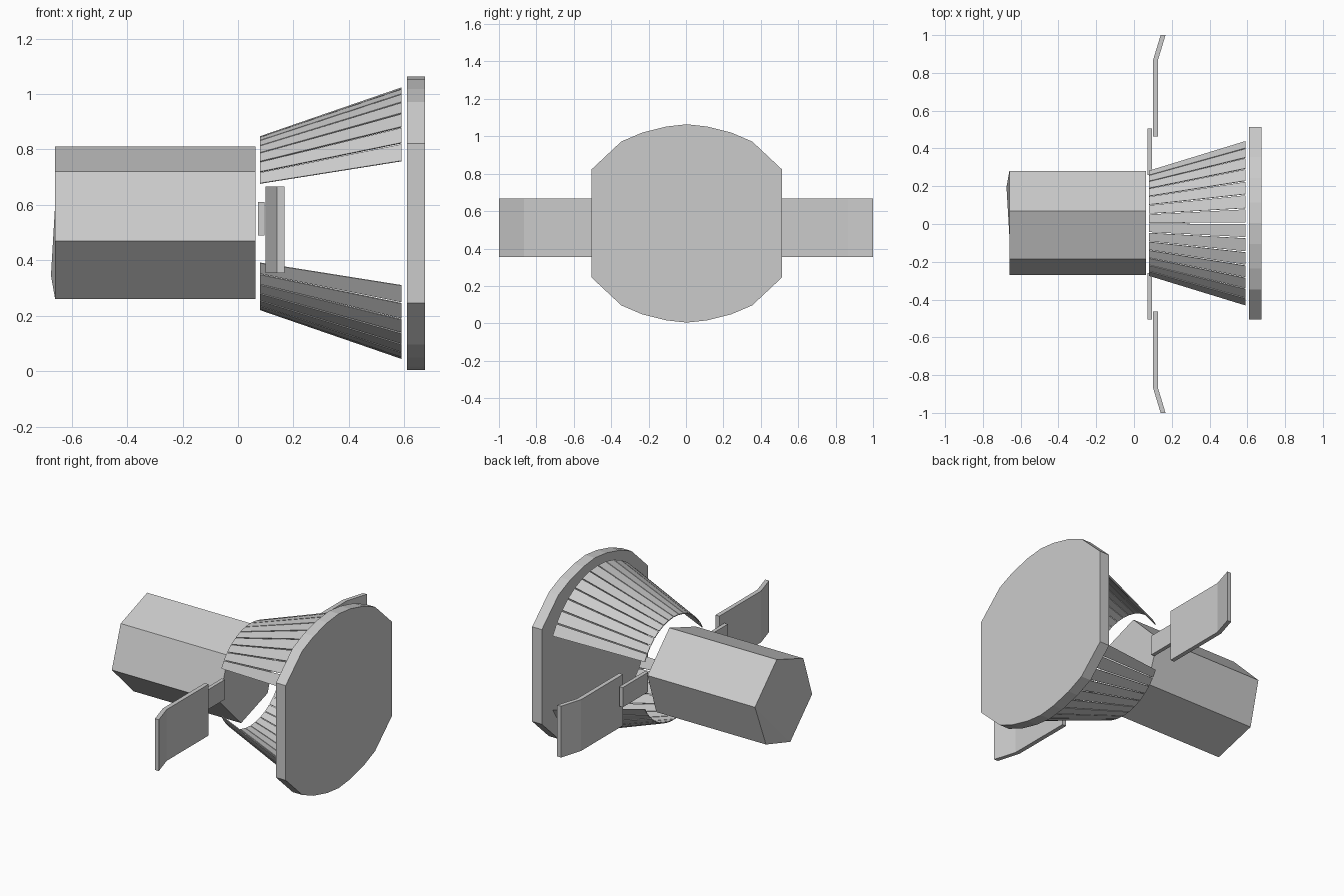
import bpy, math

cube = bpy.data.objects.get("Cube")
if cube:
    bpy.data.objects.remove(cube, do_unlink=True)

grey = bpy.data.materials.new("light grey")
grey.use_nodes = True
colour = (0.6, 0.6, 0.6, 1)
grey.diffuse_color = colour
grey.node_tree.nodes["Principled BSDF"].inputs["Base Color"].default_value = colour

MID_Z = 0.534


def loft(name, *rings):
    """Closed solid through a row of matching rings of points."""
    n = len(rings[0])
    verts = [p for ring in rings for p in ring]
    faces = [list(range(n))[::-1], list(range(len(verts) - n, len(verts)))]
    for r in range(len(rings) - 1):
        a, b = r * n, (r + 1) * n
        faces += [(a + i, a + (i + 1) % n, b + (i + 1) % n, b + i) for i in range(n)]
    mesh = bpy.data.meshes.new(name)
    mesh.from_pydata(verts, [], faces)
    mesh.materials.append(grey)
    obj = bpy.data.objects.new(name, mesh)
    bpy.context.collection.objects.link(obj)
    # make every face point outward
    import bmesh
    bm = bmesh.new()
    bm.from_mesh(mesh)
    if name == "body":
        # fold the end cap along the line beside its raised corner
        bm.verts.ensure_lookup_table()
        bmesh.ops.connect_vert_pair(bm, verts=[bm.verts[3], bm.verts[5]])
    bmesh.ops.recalc_face_normals(bm, faces=bm.faces)
    bm.to_mesh(mesh)
    bm.free()
    return obj


# Six-sided body, with one raised corner on the outer end
hexagon = [(0.07, 0.81), (-0.185, 0.72), (-0.27, 0.47),
           (-0.06, 0.26), (0.195, 0.345), (0.28, 0.60)]
outer = [(-0.675 if i == 4 else -0.66, y, z) for i, (y, z) in enumerate(hexagon)]
loft("body", outer, [(0.063, y, z) for y, z in hexagon])

# Flat-sided round end plate
quarter = [(0.51, 0.288), (0.35, 0.438), (0.24, 0.485), (0.11, 0.518)]
top = quarter + [(0, 0.53)] + [(-y, z) for y, z in reversed(quarter)]
outline = top + [(-y, -z) for y, z in top]
loft("end_plate", *[[(x, y + 0.004, z + MID_Z) for y, z in outline] for x in (0.61, 0.675)])


# Flared slats above and below, with narrow gaps between them
def slat_end(x, radius, start, end, thick=0.005):
    return [(x, r * math.cos(a) + 0.004, MID_Z + r * math.sin(a))
            for r, a in ((radius, start), (radius, end),
                         (radius - thick, end), (radius - thick, start))]


STEP, GAP = math.radians(9), math.radians(0.4)
for side, first in (("upper", 27), ("lower", 207)):
    for i in range(14):
        start = math.radians(first) + i * STEP + GAP
        end = start + STEP - 2 * GAP
        loft(f"{side}_slat_{i + 1}", slat_end(0.08, 0.314, start, end),
             slat_end(0.59, 0.49, start, end))


# Side arms and bent paddles
def bar_section(x, y, width, low, high):
    return [(x, y, low), (x + width, y, low), (x + width, y, high), (x, y, high)]


for side, s in (("left", 1), ("right", -1)):
    loft(f"{side}_arm", *[bar_section(0.072, s * y, 0.023, 0.49, 0.61) for y in (0.26, 0.505)])
    loft(f"{side}_paddle", *[bar_section(x, s * y, 0.026, 0.355, 0.667)
                             for x, y in ((0.1, 0.463), (0.1, 0.865), (0.141, 1.0))])
